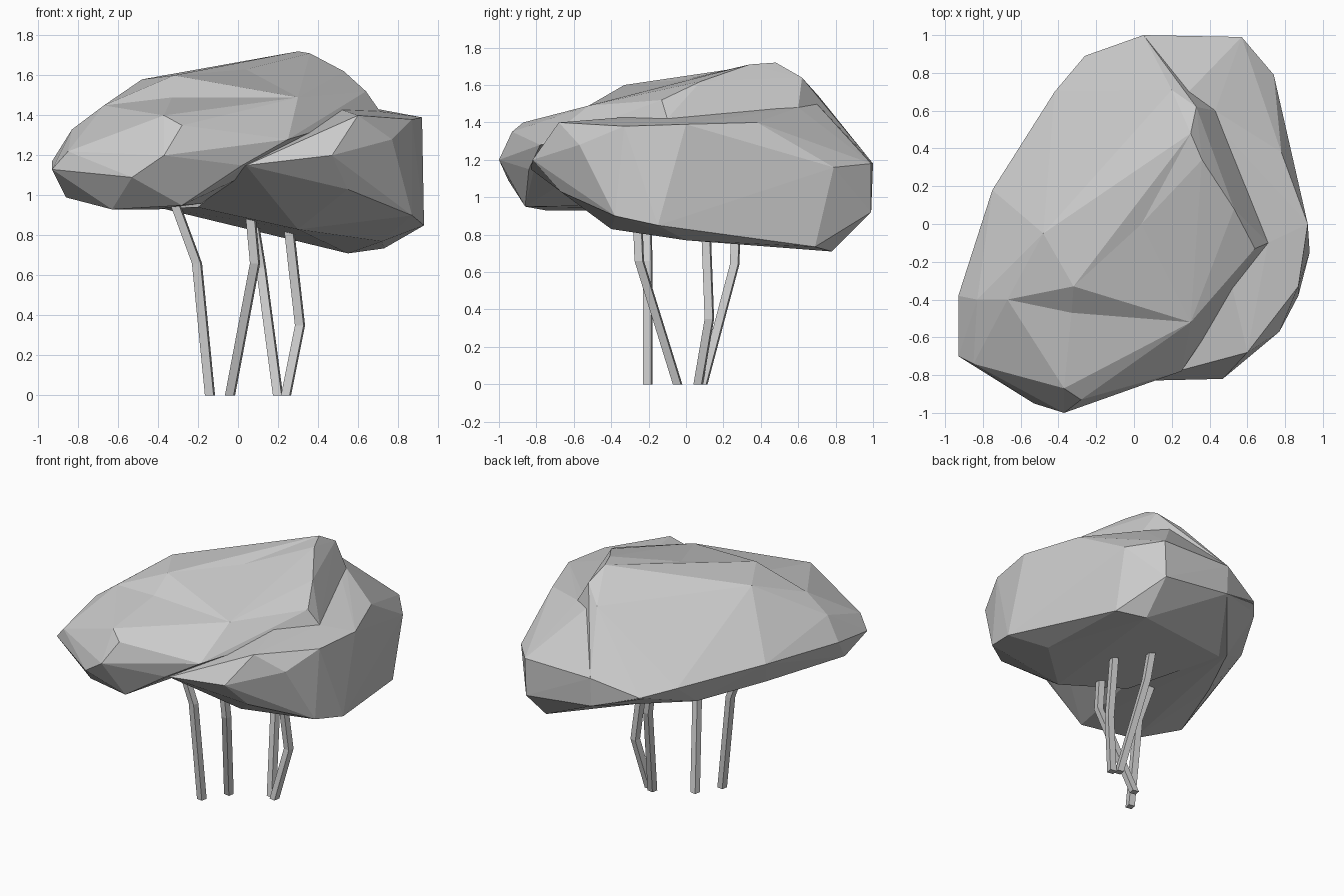
import bpy, bmesh, math
from mathutils import Vector
from mathutils.geometry import intersect_point_line

if "Cube" in bpy.data.objects:
    bpy.data.objects.remove(bpy.data.objects["Cube"])


def mesh_object(name, bm):
    bmesh.ops.recalc_face_normals(bm, faces=bm.faces)
    me = bpy.data.meshes.new(name)
    bm.to_mesh(me)
    bm.free()
    ob = bpy.data.objects.new(name, me)
    bpy.context.collection.objects.link(ob)
    return ob


def dent(bm, point):
    """Split the nearest edge and pull the new corner to the point."""
    p = Vector(point)

    def nearest(e):
        a, b = e.verts[0].co, e.verts[1].co
        q, t = intersect_point_line(p, a, b)
        t = min(max(t, 0.1), 0.9)
        return (a.lerp(b, t) - p).length, t

    edge = min(bm.edges, key=lambda e: nearest(e)[0])
    t = nearest(edge)[1]
    corners = [(f, [v for v in f.verts if v not in edge.verts][0]) for f in edge.link_faces]
    _, new = bmesh.utils.edge_split(edge, edge.verts[0], t)
    new.co = p
    for face, opposite in corners:
        bmesh.utils.face_split(face, new, opposite)


def hull(name, points, dents=()):
    """Faceted clump: convex hull round a few corner points, then dented."""
    bm = bmesh.new()
    for p in points:
        bm.verts.new(p)
    bmesh.ops.convex_hull(bm, input=bm.verts)
    loose = [v for v in bm.verts if not v.link_faces]
    bmesh.ops.delete(bm, geom=loose, context='VERTS')
    bmesh.ops.triangulate(bm, faces=bm.faces)
    for d in dents:
        dent(bm, d)
    return mesh_object(name, bm)


def stem(name, path, r=0.031, turn=35):
    """Bent four-sided stem with level rings."""
    bm = bmesh.new()
    rings = []
    for p in path:
        ring = []
        for i in range(4):
            a = math.radians(turn + 90 * i)
            ring.append(bm.verts.new(Vector(p) + Vector((r * math.cos(a), r * math.sin(a), 0))))
        rings.append(ring)
    for lo, hi in zip(rings, rings[1:]):
        for i in range(4):
            j = (i + 1) % 4
            bm.faces.new((lo[i], lo[j], hi[j], hi[i]))
    bm.faces.new(rings[0][::-1])
    bm.faces.new(rings[-1])
    return mesh_object(name, bm)


# corners shared by both clumps along the back
back = [(0.05, 1.0, 1.18), (0.05, 0.99, 0.98)]

# upper clump: top ridge, left side, front left nose
upper = hull("canopy", back + [
    (0.2, 0.71, 1.54),
    (0.3, 0.48, 1.72), (0.36, 0.34, 1.71), (0.33, 0.62, 1.64), (0.43, 0.6, 1.48),
    (0.53, 0.08, 1.62), (0.64, -0.13, 1.52), (0.71, -0.1, 1.42), (0.3, -0.52, 1.49),
    (0.25, -0.78, 1.28), (0.02, -0.84, 1.15), (-0.32, -0.33, 1.6), (-0.48, -0.05, 1.58),
    (-0.67, -0.4, 1.45), (-0.83, -0.4, 1.33), (-0.93, -0.38, 1.17), (-0.93, -0.7, 1.13),
    (-0.85, -0.74, 1.22), (-0.37, -0.87, 1.4), (-0.28, -0.93, 1.35), (-0.37, -1.0, 1.2),
    (-0.53, -0.95, 1.09), (-0.86, -0.55, 0.99), (-0.63, -0.75, 0.93), (-0.28, -0.86, 0.95),
    (-0.75, 0.18, 1.18), (-0.63, 0.0, 0.96), (-0.42, 0.7, 1.12), (-0.26, 0.89, 1.08),
    (-0.4, 0.45, 0.93),
], dents=[(0.04, 0.0, 1.63), (-0.33, -0.47, 1.49)])

# lower clump: wraps the right side and hangs down at the back
lower = hull("lower_clump", back + [
    (0.28, 0.69, 1.51),
    (0.43, 0.6, 1.48), (0.71, -0.1, 1.42), (0.6, -0.68, 1.4), (0.87, -0.33, 1.38),
    (0.92, 0.0, 1.39), (0.78, 0.38, 1.4), (0.77, -0.57, 1.28), (0.47, -0.82, 1.2),
    (0.04, -0.83, 1.15), (-0.2, -0.3, 0.94), (0.55, -0.67, 1.03), (0.87, -0.38, 0.9),
    (0.93, -0.15, 0.85), (0.3, -0.4, 0.83), (0.72, 0.0, 0.77), (0.73, 0.69, 0.735),
    (0.55, 0.78, 0.71), (0.74, 0.79, 1.16), (0.57, 0.99, 1.18), (0.56, 0.99, 0.92),
    (0.08, 0.62, 0.85), (-0.26, 0.88, 1.07), (-0.38, 0.4, 0.935),
])

# join the two clumps into one skin
mod = upper.modifiers.new("union", 'BOOLEAN')
mod.operation = 'UNION'
mod.solver = 'EXACT'
mod.object = lower
bpy.context.view_layer.objects.active = upper
upper.select_set(True)
bpy.ops.object.modifier_apply(modifier=mod.name)
bpy.data.objects.remove(lower, do_unlink=True)

# four bent stems
stem("left_stem", [(-0.14, -0.205, 0), (-0.205, -0.205, 0.66), (-0.33, -0.21, 1.0)])
stem("front_stem", [(-0.04, -0.045, 0), (0.085, -0.25, 0.66), (0.06, -0.26, 0.93)])
stem("back_stem", [(0.2, 0.09, 0), (0.115, 0.26, 0.64), (0.07, 0.27, 0.92)])
stem("right_stem", [(0.24, 0.065, 0), (0.31, 0.125, 0.35), (0.25, 0.105, 0.88)])
